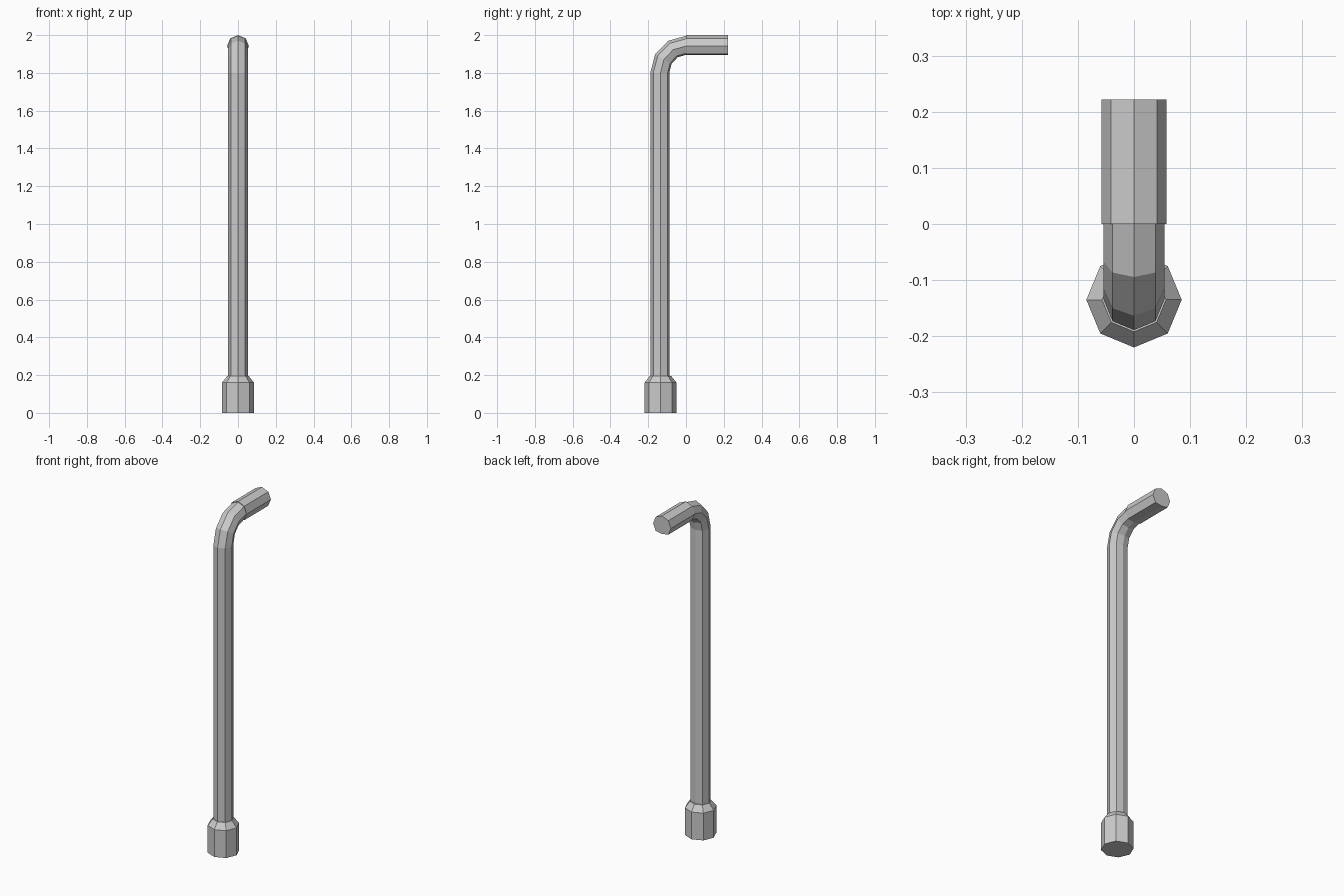
import bpy, bmesh
from math import sin, cos, pi, radians
from mathutils import Vector

if "Cube" in bpy.data.objects:
    bpy.data.objects.remove(bpy.data.objects["Cube"])

SIDES = 8
AXIS_Y = -0.135      # centre line of the upright shaft
BEND_Z = 1.80        # height where the bend starts
BEND_RISE = 0.142    # bend height, measured on the centre line


def loft(name, rings):
    """Loft octagons; each ring is (y, z, tilt, radius, inner vertex factor)."""
    bm = bmesh.new()
    loops = []
    for y, z, tilt, r, inner in rings:
        out = Vector((0, -cos(tilt), sin(tilt)))   # towards the outside of the bend
        loop = []
        for i in range(SIDES):
            a = 2 * pi * i / SIDES
            k = r * (inner if i == SIDES // 2 else 1.0)
            loop.append(bm.verts.new(Vector((0, y, z)) + out * cos(a) * k
                                     + Vector((sin(a) * k, 0, 0))))
        loops.append(loop)
    for a, b in zip(loops, loops[1:]):
        for i in range(SIDES):
            j = (i + 1) % SIDES
            bm.faces.new((a[i], a[j], b[j], b[i]))
    bm.faces.new(loops[0])
    bm.faces.new(loops[-1])
    bmesh.ops.recalc_face_normals(bm, faces=bm.faces)
    mesh = bpy.data.meshes.new(name)
    bm.to_mesh(mesh)
    bm.free()
    obj = bpy.data.objects.new(name, mesh)
    bpy.context.collection.objects.link(obj)
    return obj


# Socket head with tapered shoulder
loft("socket_head", [(AXIS_Y, 0.0, 0, 0.085, 1),
                     (AXIS_Y, 0.16, 0, 0.085, 1),
                     (AXIS_Y, 0.195, 0, 0.057, 1)])

# Upright shaft and its quarter bend
shaft = [(AXIS_Y, 0.19, 0, 0.054, 0.86)]
for deg in (0, 30, 60, 90):
    t = radians(deg)
    shaft.append((AXIS_Y * cos(t), BEND_Z + BEND_RISE * sin(t), t, 0.054, 0.86))
loft("bent_shaft", shaft)

# Slightly thicker horizontal end
loft("short_arm", [(y, BEND_Z + BEND_RISE, pi / 2, 0.058, 0.82)
                   for y in (0.0, 0.222)])
